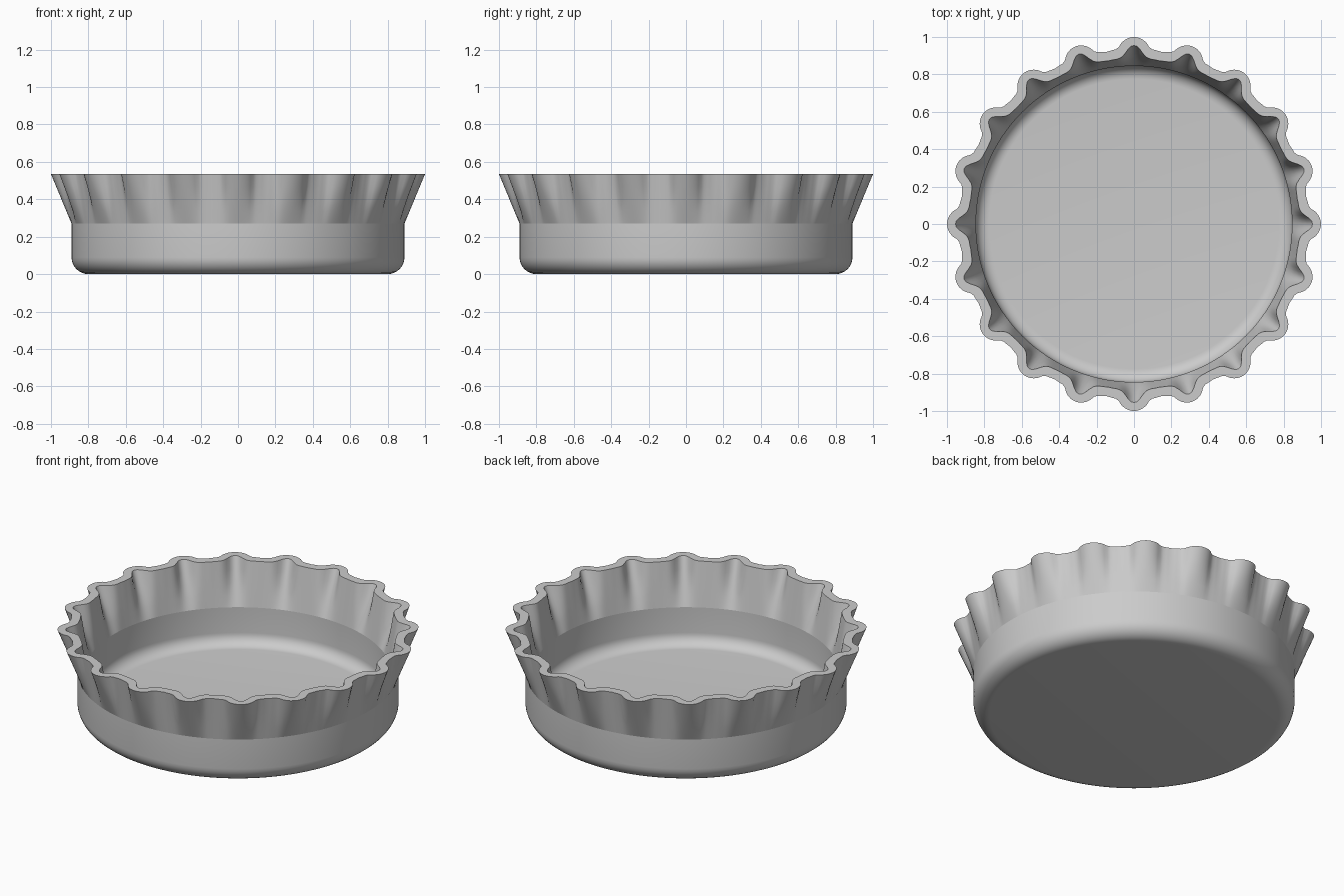
import bpy, bmesh, math

if "Cube" in bpy.data.objects:
    bpy.data.objects.remove(bpy.data.objects["Cube"])

FLUTES, STEP = 20, 18          # flutes around the rim, samples per flute
N = FLUTES * STEP
TOP, BAND = 0.535, 0.27        # rim height, height where the flutes begin

# Half-flute cross-sections at the rim: (degrees from crest, radius)
OUTER = [(0, 1.0), (1, .998), (2, .993), (3, .984), (4, .970), (5, .948), (6, .939), (9, .932)]
INNER = [(0, .955), (1, .950), (2, .934), (3, .913), (4, .897), (5, .889), (6, .886), (9, .883)]


def lookup(table, a):
    for (a0, r0), (a1, r1) in zip(table, table[1:]):
        if a <= a1:
            return r0 + (r1 - r0) * (a - a0) / (a1 - a0)
    return table[-1][1]


def fillet(radius, corner, z0):
    """Quarter round from floor to wall."""
    pts = []
    for i in range(9):
        t = math.pi / 2 * i / 8
        pts.append((radius - corner + corner * math.sin(t), z0 + corner - corner * math.cos(t)))
    return pts


bm = bmesh.new()


def ring(base, z, table=None, mix=0.0):
    verts = []
    for i in range(N):
        k = i % STEP
        deg = min(k, STEP - k) * 360 / N
        r = base if table is None else base + (lookup(table, deg) - base) * mix
        a = 2 * math.pi * i / N
        verts.append(bm.verts.new((r * math.cos(a), r * math.sin(a), z)))
    return verts


rings, sharp = [], []

# Outer shell: rounded bottom, plain band, fluted flare
for r, z in fillet(.89, .09, 0):
    rings.append(ring(r, z))
for i in range(5):
    m = i / 4
    rings.append(ring(.89, BAND + (TOP - BAND) * m, OUTER, m))
    if i in (0, 4):
        sharp.append(rings[-1])

# Inner shell: fluted flare, plain band, rounded floor
for i in range(5):
    m = 1 - i / 4
    rings.append(ring(.845, BAND + (TOP - BAND) * m, INNER, m))
    if i in (0, 4):
        sharp.append(rings[-1])
for r, z in reversed(fillet(.845, .07, .045)):
    rings.append(ring(r, z))

# Skin the rings and close the base and floor
for a, b in zip(rings, rings[1:]):
    for i in range(N):
        j = (i + 1) % N
        bm.faces.new((a[i], a[j], b[j], b[i]))
bm.faces.new(rings[0][::-1])
bm.faces.new(rings[-1])
bmesh.ops.recalc_face_normals(bm, faces=bm.faces)

# Crisp creases at the rim and where the flutes start
for loop in sharp:
    for i in range(N):
        bm.edges.get((loop[i], loop[(i + 1) % N])).smooth = False

mesh = bpy.data.meshes.new("fluted_pan")
bm.to_mesh(mesh)
bm.free()
pan = bpy.data.objects.new("fluted_pan", mesh)
bpy.context.collection.objects.link(pan)
bpy.context.view_layer.objects.active = pan
pan.select_set(True)
bpy.ops.object.shade_smooth_by_angle(angle=math.radians(30), keep_sharp_edges=True)
